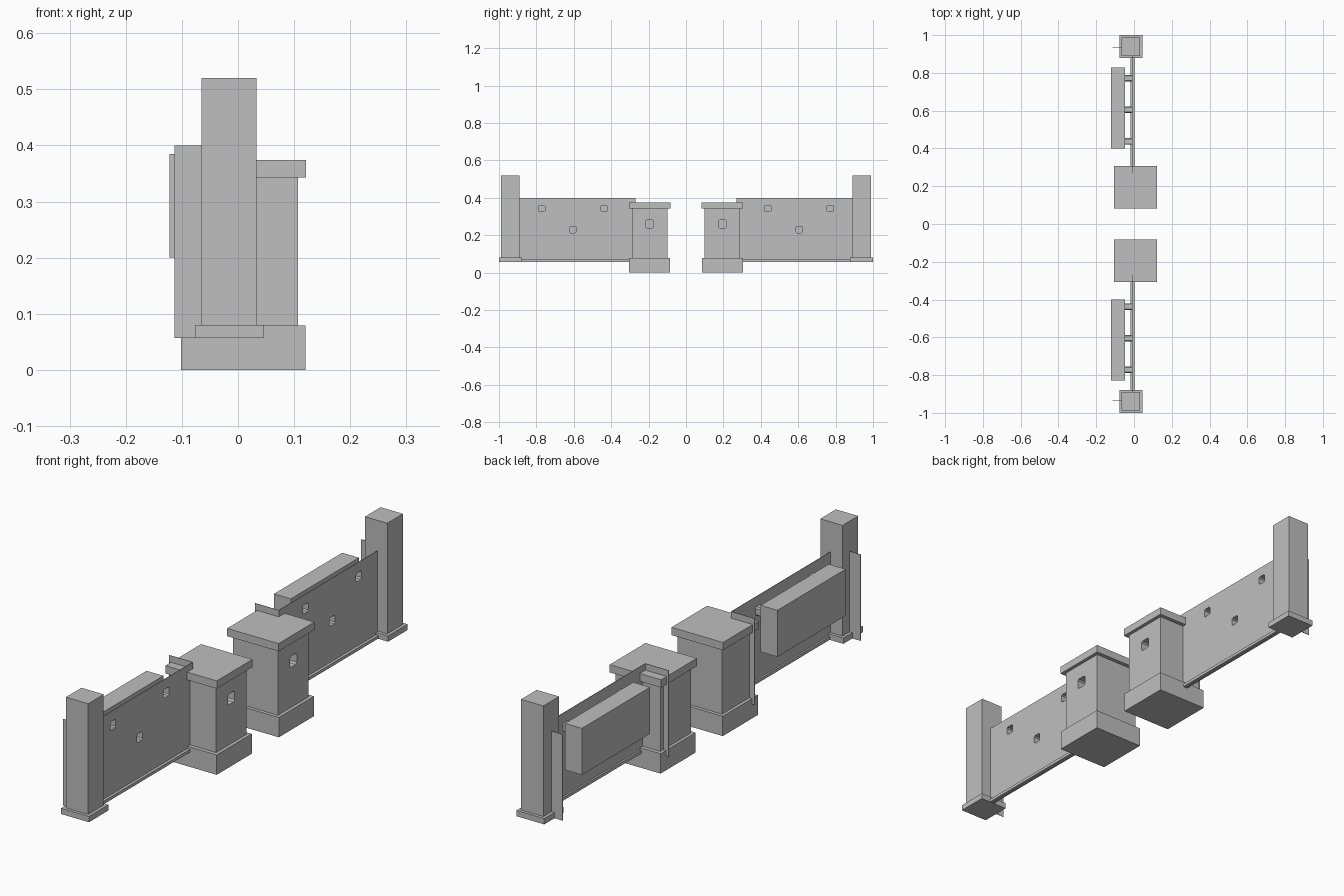
import bpy, bmesh

if "Cube" in bpy.data.objects:
    bpy.data.objects.remove(bpy.data.objects["Cube"], do_unlink=True)

GREY = (0.52, 0.52, 0.52, 1)
stone = bpy.data.materials.new("stone_grey")
stone.use_nodes = True
stone.diffuse_color = GREY
stone.node_tree.nodes["Principled BSDF"].inputs["Base Color"].default_value = GREY


def finish(name, bm):
    bmesh.ops.recalc_face_normals(bm, faces=bm.faces)
    mesh = bpy.data.meshes.new(name)
    bm.to_mesh(mesh)
    bm.free()
    mesh.materials.append(stone)
    obj = bpy.data.objects.new(name, mesh)
    bpy.context.collection.objects.link(obj)
    return obj


def box(name, side, xs, ys, zs):
    """Box between limits; side flips it to the other half along y."""
    bm = bmesh.new()
    bmesh.ops.create_cube(bm, size=1)
    for v in bm.verts:
        v.co = [(lo + hi) / 2 + c * (hi - lo) for c, (lo, hi) in zip(v.co, (xs, ys, zs))]
        v.co.y *= side
    return finish(name, bm)


def add_prism(bm, xs, y, z, size, capped):
    """Square prism along x with clipped corners."""
    h, k = size / 2, size * 0.36
    outline = [(-h, -k), (-k, -h), (k, -h), (h, -k), (h, k), (k, h), (-k, h), (-h, k)]
    rings = [[bm.verts.new((x, y + dy, z + dz)) for dy, dz in outline] for x in xs]
    for i in range(len(outline)):
        j = i - 1
        bm.faces.new((rings[0][j], rings[0][i], rings[1][i], rings[1][j]))
    if capped:
        for ring in rings:
            bm.faces.new(ring)


def cut(obj, xs, holes, size):
    """Cut clipped square holes along x, then drop the cutter."""
    bm = bmesh.new()
    for y, z in holes:
        add_prism(bm, xs, y, z, size, True)
    cutter = finish("cutter", bm)
    cutter.hide_render = True
    mod = obj.modifiers.new("holes", "BOOLEAN")
    mod.operation = "DIFFERENCE"
    mod.solver = "EXACT"
    mod.object = cutter
    graph = bpy.context.evaluated_depsgraph_get()
    mesh = bpy.data.meshes.new_from_object(obj.evaluated_get(graph))
    obj.modifiers.clear()
    obj.data = mesh
    bpy.data.objects.remove(cutter, do_unlink=True)


WALL_X = -0.01
HOLES = [(0.437, 0.343), (0.605, 0.23), (0.772, 0.343)]

for side, tag in ((-1, "front"), (1, "back")):
    # Gate pillar with base, cap and a recessed socket
    box(tag + "_pillar_base", side, (-0.102, 0.12), (0.085, 0.305), (0, 0.079))
    body = box(tag + "_pillar_body", side, (-0.09, 0.107), (0.098, 0.29), (0.079, 0.343))
    cut(body, (0.07, 0.13), [(side * 0.195, 0.26)], 0.043)
    box(tag + "_pillar_cap", side, (-0.105, 0.121), (0.082, 0.306), (0.343, 0.374))

    # End post on its plinth
    box(tag + "_post_base", side, (-0.077, 0.045), (0.878, 1.0), (0.057, 0.08))
    box(tag + "_post", side, (-0.065, 0.033), (0.89, 0.988), (0.08, 0.52))

    # Thin wall panel with returns at both ends and a bottom rail
    wall = box(tag + "_wall", side, (WALL_X - 0.001, WALL_X + 0.001), (0.27, 0.935), (0.057, 0.4))
    cut(wall, (WALL_X - 0.02, WALL_X + 0.02), [(side * y, z) for y, z in HOLES], 0.034)
    for end, y in (("inner", 0.27), ("outer", 0.935)):
        box(tag + "_wall_return_" + end, side, (-0.113, WALL_X), (y - 0.001, y + 0.001), (0.057, 0.4))
    box(tag + "_rail", side, (-0.018, 0.002), (0.28, 0.89), (0.058, 0.07))

    # Box behind the wall and the open tubes leading to it
    box(tag + "_rear_box", side, (-0.122, -0.048), (0.4, 0.828), (0.2, 0.385))
    bm = bmesh.new()
    for y, z in HOLES:
        add_prism(bm, (-0.048, WALL_X), side * y, z, 0.034, False)
    finish(tag + "_tubes", bm)
